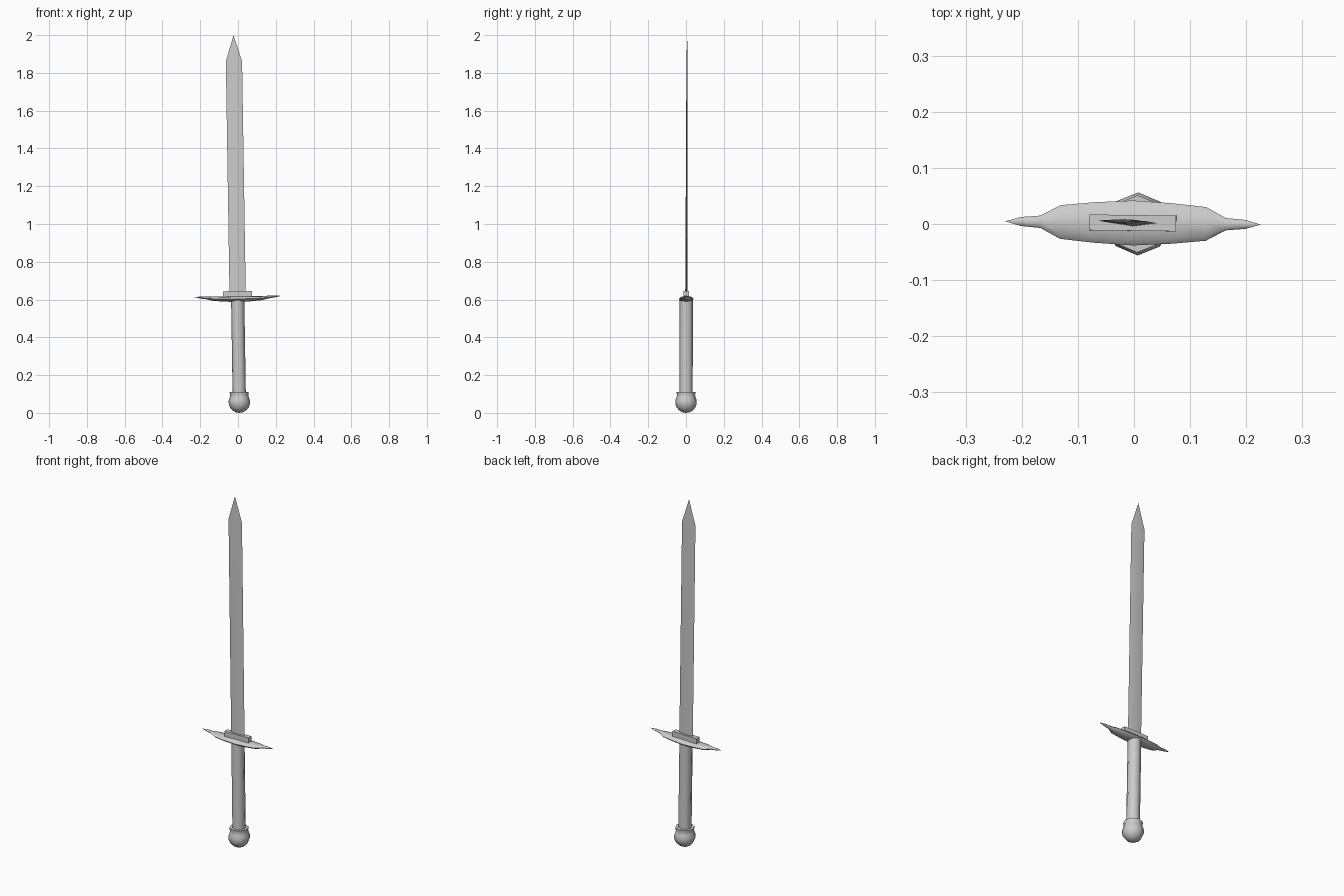
import bpy, bmesh, math
from mathutils import Matrix, Vector

if "Cube" in bpy.data.objects:
    bpy.data.objects.remove(bpy.data.objects["Cube"])

# Slight overall lean of the whole sword
LEAN = (Matrix.Translation((0.008, 0, 0)) @ Matrix.Rotation(-0.0158, 4, 'Y')
        @ Matrix.Rotation(-0.003, 4, 'X') @ Matrix.Rotation(-0.013, 4, 'Z'))


def loft(name, rings, smooth=35):
    """Skin a list of equal-length point rings and cap both ends."""
    bm = bmesh.new()
    loops = [[bm.verts.new(LEAN @ Vector(p)) for p in ring] for ring in rings]
    n = len(loops[0])
    for a, b in zip(loops, loops[1:]):
        for i in range(n):
            j = (i + 1) % n
            bm.faces.new((a[i], a[j], b[j], b[i]))
    bm.faces.new(loops[0][::-1])
    bm.faces.new(loops[-1])
    bmesh.ops.remove_doubles(bm, verts=bm.verts, dist=0.00005)
    bmesh.ops.recalc_face_normals(bm, faces=bm.faces)
    mesh = bpy.data.meshes.new(name)
    bm.to_mesh(mesh)
    bm.free()
    ob = bpy.data.objects.new(name, mesh)
    bpy.context.collection.objects.link(ob)
    if smooth:
        bpy.ops.object.select_all(action='DESELECT')
        ob.select_set(True)
        bpy.context.view_layer.objects.active = ob
        bpy.ops.object.shade_smooth_by_angle(angle=math.radians(smooth))
    return ob


def circle(n=8):
    return [(math.cos(2 * math.pi * i / n), math.sin(2 * math.pi * i / n)) for i in range(n)]


def turned(name, profile, smooth):
    """Eight-sided lathe from (radius, z) pairs."""
    return loft(name, [[(r * c, r * s, z) for c, s in circle()] for r, z in profile], smooth)


# Pommel: faceted ball with a flat-topped collar
ball = [(0.057 * math.sin(a), 0.057 - 0.057 * math.cos(a))
        for a in (math.radians(d) for d in range(0, 121, 20))]
turned("pommel", ball + [(0.048, 0.092), (0.051, 0.111), (0.036, 0.111)], 50)

# Grip
turned("grip", [(0.035, 0.095), (0.035, 0.6)], 50)

# Crossguard: x, half depth, half height, centre height
half = [(0, 0.04, 0.0155, 0.603), (0.07, 0.036, 0.014, 0.604), (0.13, 0.03, 0.011, 0.606),
        (0.165, 0.011, 0.007, 0.611), (0.2, 0.008, 0.005, 0.614), (0.228, 0, 0, 0.616)]
stations = [(-x, d, h, z) for x, d, h, z in half[:0:-1]] + half
loft("crossguard", [[(x, d * c, z + h * s) for c, s in circle()] for x, d, h, z in stations], 50)

# Rectangular collar block at the blade root
loft("blade_collar", [[(sx * 0.077, sy * 0.014, z) for sx, sy in ((-1, -1), (1, -1), (1, 1), (-1, 1))]
                      for z in (0.61, 0.645)], 0)

# Blade: diamond section narrowing to a point
loft("blade", [[(-w, 0, z), (0, -t, z), (w, 0, z), (0, t, z)]
               for z, w, t in ((0.63, 0.043, 0.006), (1.25, 0.043, 0.0045),
                               (1.86, 0.043, 0.0032), (2.0, 0, 0))], 35)
